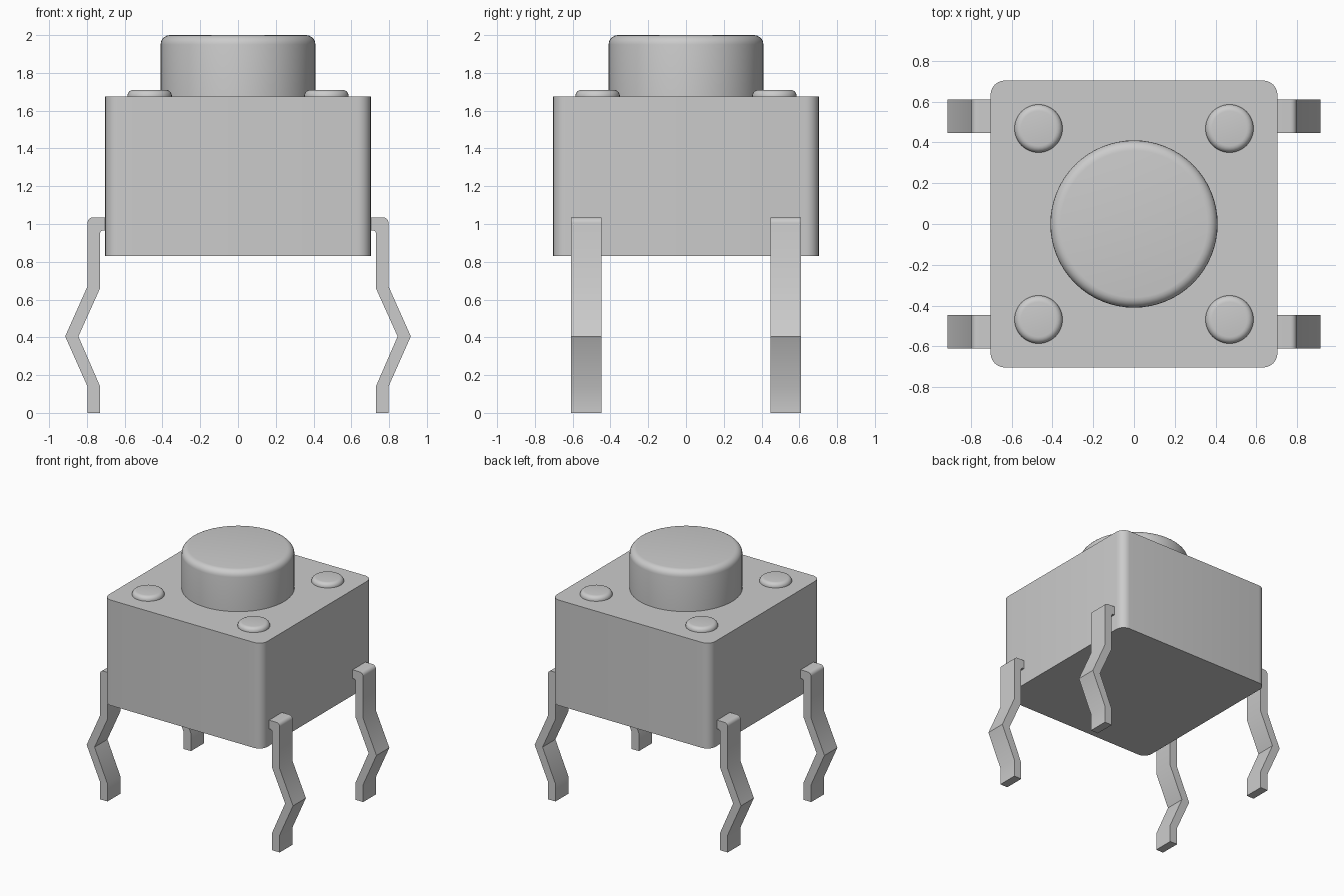
import bpy, bmesh, math

cube = bpy.data.objects.get("Cube")
if cube:
    bpy.data.objects.remove(cube, do_unlink=True)

GREY = (0.6, 0.6, 0.6, 1.0)
grey = bpy.data.materials.new("plain grey")
grey.use_nodes = True
grey.diffuse_color = GREY
grey.node_tree.nodes["Principled BSDF"].inputs["Base Color"].default_value = GREY


def finish(name, bm):
    """Turn a bmesh into a smooth-shaded object that keeps its sharp edges."""
    bmesh.ops.recalc_face_normals(bm, faces=bm.faces)
    mesh = bpy.data.meshes.new(name)
    bm.to_mesh(mesh)
    bm.free()
    mesh.materials.append(grey)
    obj = bpy.data.objects.new(name, mesh)
    bpy.context.collection.objects.link(obj)
    bpy.ops.object.select_all(action='DESELECT')
    obj.select_set(True)
    bpy.context.view_layer.objects.active = obj
    bpy.ops.object.shade_smooth_by_angle(angle=math.radians(25))
    return obj


def extrude_profile(name, points, offset):
    """Extrude a closed outline of 3D points."""
    bm = bmesh.new()
    face = bm.faces.new([bm.verts.new(p) for p in points])
    moved = bmesh.ops.extrude_face_region(bm, geom=[face], use_keep_orig=True)
    verts = [g for g in moved["geom"] if isinstance(g, bmesh.types.BMVert)]
    bmesh.ops.translate(bm, verts=verts, vec=offset)
    return finish(name, bm)


def arc(cx, cy, r, start, steps=6):
    """Points of a quarter circle, counter-clockwise from start degrees."""
    angles = [math.radians(start + 90 * i / steps) for i in range(steps + 1)]
    return [(cx + r * math.cos(a), cy + r * math.sin(a)) for a in angles]


def rounded_disc(name, x, y, r, bottom, top, bevel, sides):
    """Cylinder with a rounded top rim."""
    bm = bmesh.new()
    bmesh.ops.create_cone(bm, cap_ends=True, segments=sides, radius1=r,
                          radius2=r, depth=top - bottom)
    bmesh.ops.translate(bm, verts=bm.verts, vec=(x, y, (top + bottom) / 2))
    rim = [e for e in bm.edges if all(v.co.z > top - 0.001 for v in e.verts)]
    bmesh.ops.bevel(bm, geom=rim, offset=bevel, segments=5, profile=0.5,
                    affect='EDGES')
    return finish(name, bm)


# Square housing with rounded vertical corners
HALF, CORNER, BASE, TOP = 0.703, 0.07, 0.83, 1.675
c = HALF - CORNER
outline = [p for sx, sy, a in ((1, 1, 0), (-1, 1, 90), (-1, -1, 180), (1, -1, 270))
           for p in arc(sx * c, sy * c, CORNER, a)]
extrude_profile("housing", [(x, y, BASE) for x, y in outline], (0, 0, TOP - BASE))

# Push button
rounded_disc("push_button", 0, 0, 0.41, TOP - 0.02, 2.0, 0.05, 64)

# Bent leg outline in x and z, going up the outside and down the inside
outer = [(0.797, 0), (0.797, 0.14), (0.915, 0.405), (0.797, 0.67)]
inner = [(0.73, 0.66), (0.845, 0.405), (0.73, 0.14), (0.73, 0)]
leg = (outer + arc(0.767, 1.005, 0.03, 0) + [(0.68, 1.035), (0.68, 0.965)]
       + arc(0.715, 0.95, 0.015, 0)[::-1] + inner)

# Four rivets and four legs
for side, sx in (("left", 1), ("right", -1)):
    for end, sy in (("front", -1), ("back", 1)):
        rounded_disc(f"{end}_{side}_rivet", sx * 0.468, sy * 0.468, 0.118,
                     TOP - 0.02, 1.71, 0.032, 32)
        extrude_profile(f"{end}_{side}_leg", [(sx * x, sy * 0.447, z) for x, z in leg],
                        (0, sy * 0.163, 0))
